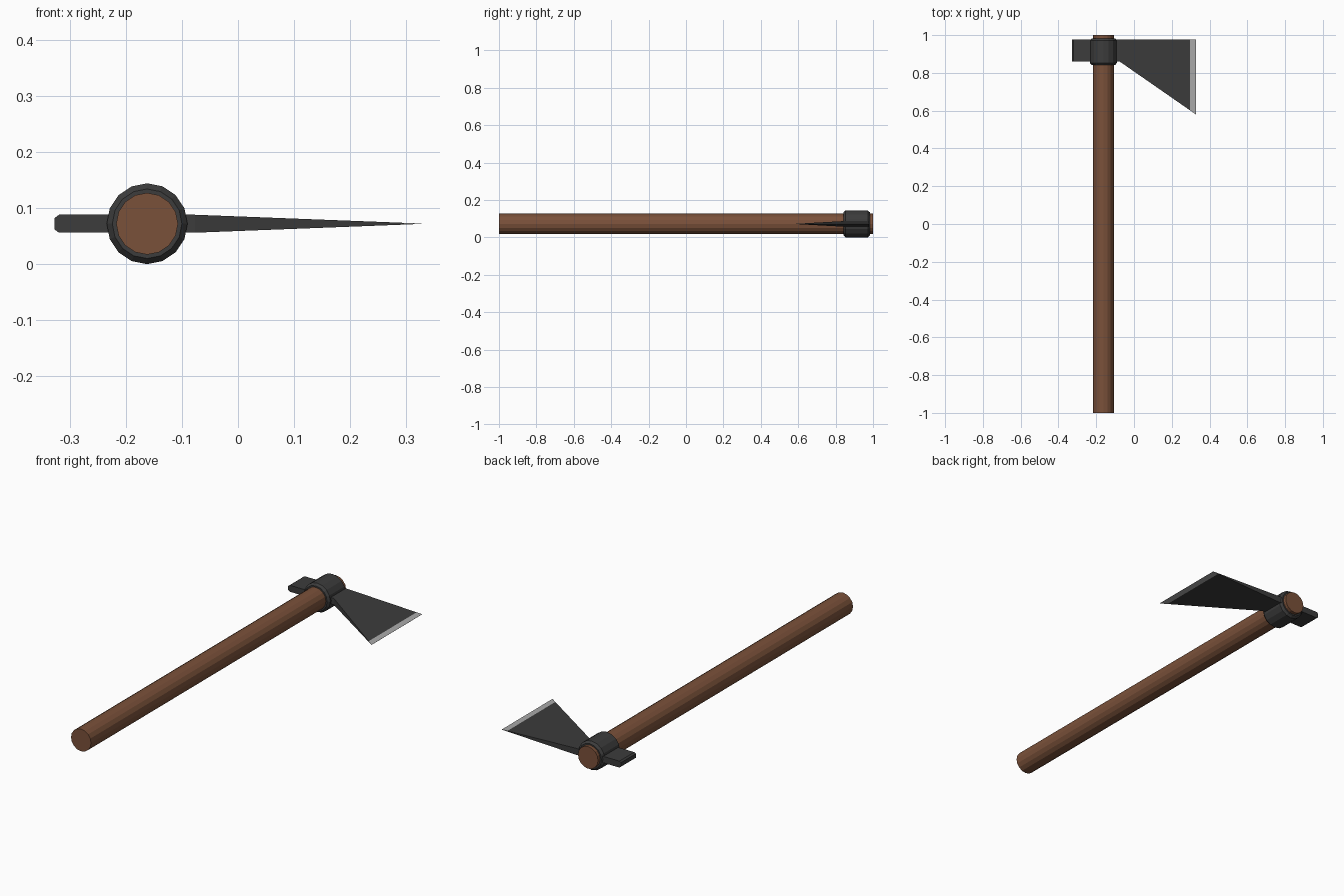
import bpy, bmesh, math
from mathutils import Matrix, Vector

if "Cube" in bpy.data.objects:
    bpy.data.objects.remove(bpy.data.objects["Cube"])

CX, CZ = -0.162, 0.072      # handle axis


def material(name, rgb):
    m = bpy.data.materials.new(name)
    m.diffuse_color = (*rgb, 1)
    m.use_nodes = True
    m.node_tree.nodes["Principled BSDF"].inputs["Base Color"].default_value = m.diffuse_color
    return m


wood = material("brown wood", (0.195, 0.082, 0.042))
iron = material("dark iron", (0.045, 0.045, 0.045))
steel = material("bright steel", (0.40, 0.40, 0.40))


def finish(name, bm, mats):
    bmesh.ops.recalc_face_normals(bm, faces=bm.faces)
    me = bpy.data.meshes.new(name)
    bm.to_mesh(me)
    bm.free()
    for m in mats:
        me.materials.append(m)
    ob = bpy.data.objects.new(name, me)
    bpy.context.collection.objects.link(ob)
    return ob


def turned(name, rings, mat, sides=16):
    """Lathe (y, radius) rings around the handle axis."""
    bm = bmesh.new()
    loops = []
    for y, r in rings:
        loops.append([bm.verts.new((CX + r * math.cos(i * math.tau / sides), y,
                                    CZ + r * math.sin(i * math.tau / sides)))
                      for i in range(sides)])
    for a, b in zip(loops, loops[1:]):
        for i in range(sides):
            j = (i + 1) % sides
            bm.faces.new((a[i], a[j], b[j], b[i]))
    bm.faces.new(loops[0])
    bm.faces.new(loops[-1])
    return finish(name, bm, [mat])


def lofted(name, sections, mats, edge_x=9):
    """Join rectangular sections (x, y_low, y_high, half_thickness) along x."""
    bm = bmesh.new()
    loops = [[bm.verts.new((x, y, CZ + z))
              for y, z in ((lo, -t), (hi, -t), (hi, t), (lo, t))]
             for x, lo, hi, t in sections]
    for a, b in zip(loops, loops[1:]):
        for i in range(4):
            j = (i + 1) % 4
            bm.faces.new((a[i], a[j], b[j], b[i]))
    bm.faces.new(loops[0])
    bm.faces.new(loops[-1])
    for f in bm.faces:          # cutting edge in the second colour
        if f.calc_center_median().x > edge_x:
            f.material_index = 1
    return finish(name, bm, mats)


# Wooden handle and the chamfered collar around it
turned("handle", [(-1, 0.055), (1, 0.055)], wood)
turned("collar", [(0.842, 0.062), (0.853, 0.072), (0.972, 0.072), (0.983, 0.062)], iron)

# Short poll with chamfered end
TOP, LOW, T = 0.978, 0.861, 0.016
lofted("poll", [(-0.327, LOW, TOP, 0.010), (-0.319, LOW, TOP, T),
                (CX, LOW, TOP, T)], [iron])

# Flared blade tapering to a bright cutting edge
lofted("blade", [(CX, LOW, TOP, T), (-0.077, LOW, TOP, T),
                 (0.296, 0.602, TOP, 0.0016), (0.327, 0.58, TOP, 0.0003)],
       [iron, steel], edge_x=0.297)
